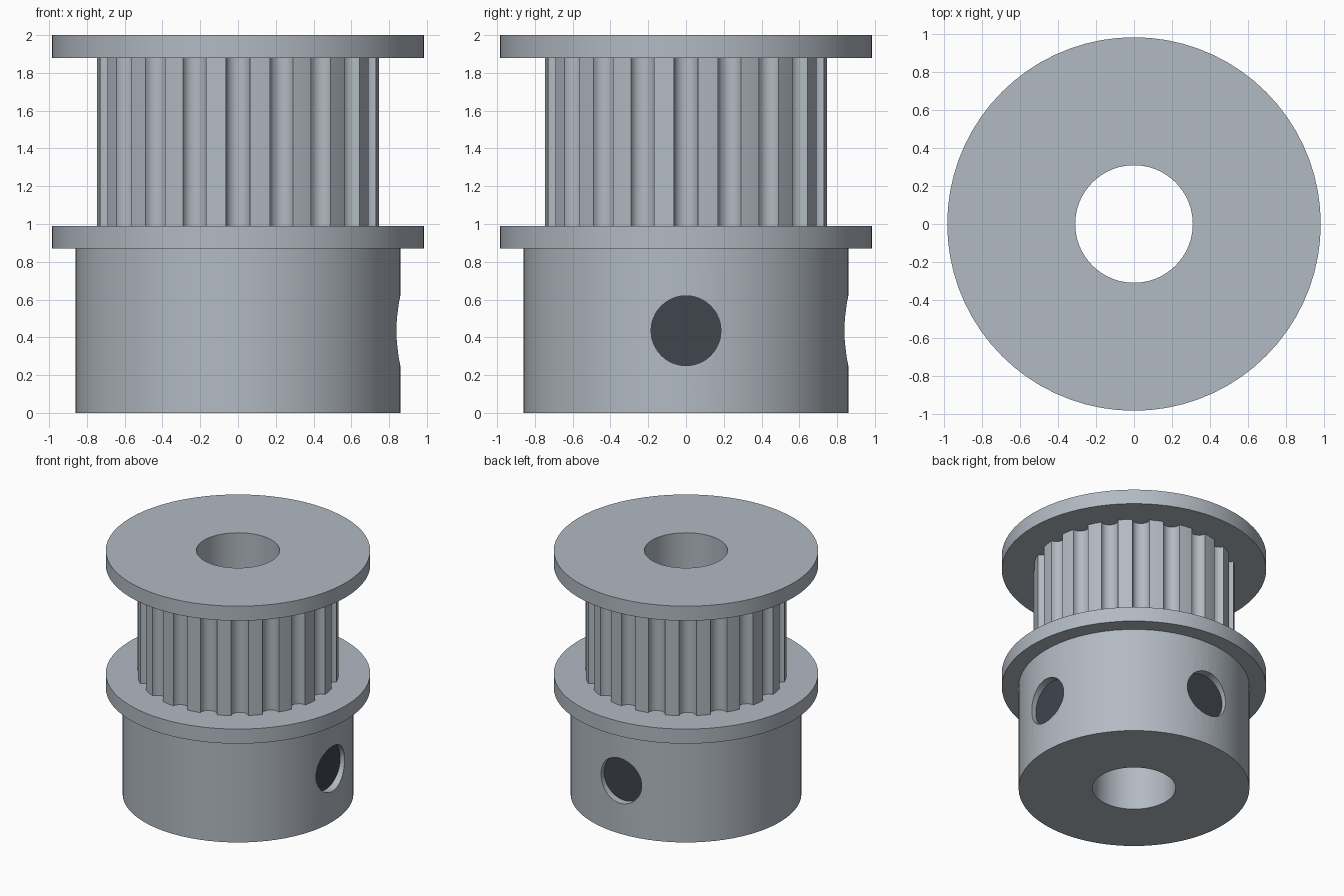
import bpy, bmesh
from math import sin, cos, pi, tau, radians, atan2, hypot
from mathutils import Matrix

cube = bpy.data.objects.get("Cube")
if cube:
    bpy.data.objects.remove(cube, do_unlink=True)

BORE, FLANGE, HUB, BELT = 0.31, 0.985, 0.86, 0.75
TEETH, GROOVE = 20, 0.064
HOLE_R, HOLE_Z = 0.185, 0.435


def material(name, color):
    m = bpy.data.materials.new(name)
    m.use_nodes = True
    m.diffuse_color = color
    m.node_tree.nodes["Principled BSDF"].inputs["Base Color"].default_value = color
    return m


steel = material("pale steel", (0.445, 0.49, 0.54, 1))
dark = material("dark screw", (0.05, 0.058, 0.076, 1))


def add_object(name, bm, mat):
    bmesh.ops.recalc_face_normals(bm, faces=bm.faces)
    mesh = bpy.data.meshes.new(name)
    bm.to_mesh(mesh)
    bm.free()
    mesh.materials.append(mat)
    obj = bpy.data.objects.new(name, mesh)
    bpy.context.collection.objects.link(obj)
    return obj


def activate(obj):
    bpy.ops.object.select_all(action="DESELECT")
    obj.select_set(True)
    bpy.context.view_layer.objects.active = obj


def smooth(obj):
    activate(obj)
    bpy.ops.object.shade_smooth_by_angle(angle=radians(30))


def bored_prism(name, outline, z0, z1):
    """Extrude a polar outline of (radius, angle) around the central bore."""
    bm = bmesh.new()
    loops = []
    for inner, z in ((False, z0), (False, z1), (True, z1), (True, z0)):
        loops.append([bm.verts.new((cos(a) * (BORE if inner else r),
                                    sin(a) * (BORE if inner else r), z))
                      for r, a in outline])
    n = len(outline)
    for k in range(4):
        p, q = loops[k], loops[(k + 1) % 4]
        for i in range(n):
            j = (i + 1) % n
            bm.faces.new((p[i], p[j], q[j], q[i]))
    return add_object(name, bm, steel)


def circle(radius, n=72):
    return [(radius, tau * i / n) for i in range(n)]


def toothed():
    """Round grooves cut into a circle, one centred on each pitch."""
    points = []
    for t in range(TEETH):
        mid = tau * t / TEETH
        for s in range(9):
            a = pi * s / 8
            x = BELT - 0.003 - 0.058 * sin(a)
            y = -GROOVE * cos(a)
            points.append((hypot(x, y), mid + atan2(y, x)))
        points.append((BELT, mid + pi / TEETH))
    return points


def radial_cylinder(name, radius, start, end, angle, mat):
    """Cylinder lying along a radius of the hub, at the screw height."""
    bm = bmesh.new()
    place = (Matrix.Rotation(angle, 4, "Z")
             @ Matrix.Translation(((start + end) / 2, 0, HOLE_Z))
             @ Matrix.Rotation(pi / 2, 4, "Y"))
    bmesh.ops.create_cone(bm, cap_ends=True, segments=48, radius1=radius,
                          radius2=radius, depth=end - start, matrix=place)
    return add_object(name, bm, mat)


# Stacked turned parts
hub = bored_prism("hub", circle(HUB), 0, 0.87)
smooth(bored_prism("lower_flange", circle(FLANGE), 0.87, 0.99))
smooth(bored_prism("toothed_drum", toothed(), 0.99, 1.88))
smooth(bored_prism("upper_flange", circle(FLANGE), 1.88, 2.0))

# Two screw holes at right angles, each with a recessed set screw
for side, angle in (("left", 0), ("back", pi / 2)):
    cutter = radial_cylinder("hole_cutter", HOLE_R, 0.1, 1.1, angle, steel)
    cutter.hide_render = True
    mod = hub.modifiers.new("screw_hole", "BOOLEAN")
    mod.operation, mod.solver, mod.object = "DIFFERENCE", "EXACT", cutter
    activate(hub)
    bpy.ops.object.modifier_apply(modifier=mod.name)
    bpy.data.objects.remove(cutter, do_unlink=True)
    smooth(radial_cylinder(side + "_set_screw", HOLE_R + 0.001, 0.31, 0.80, angle, dark))
smooth(hub)
